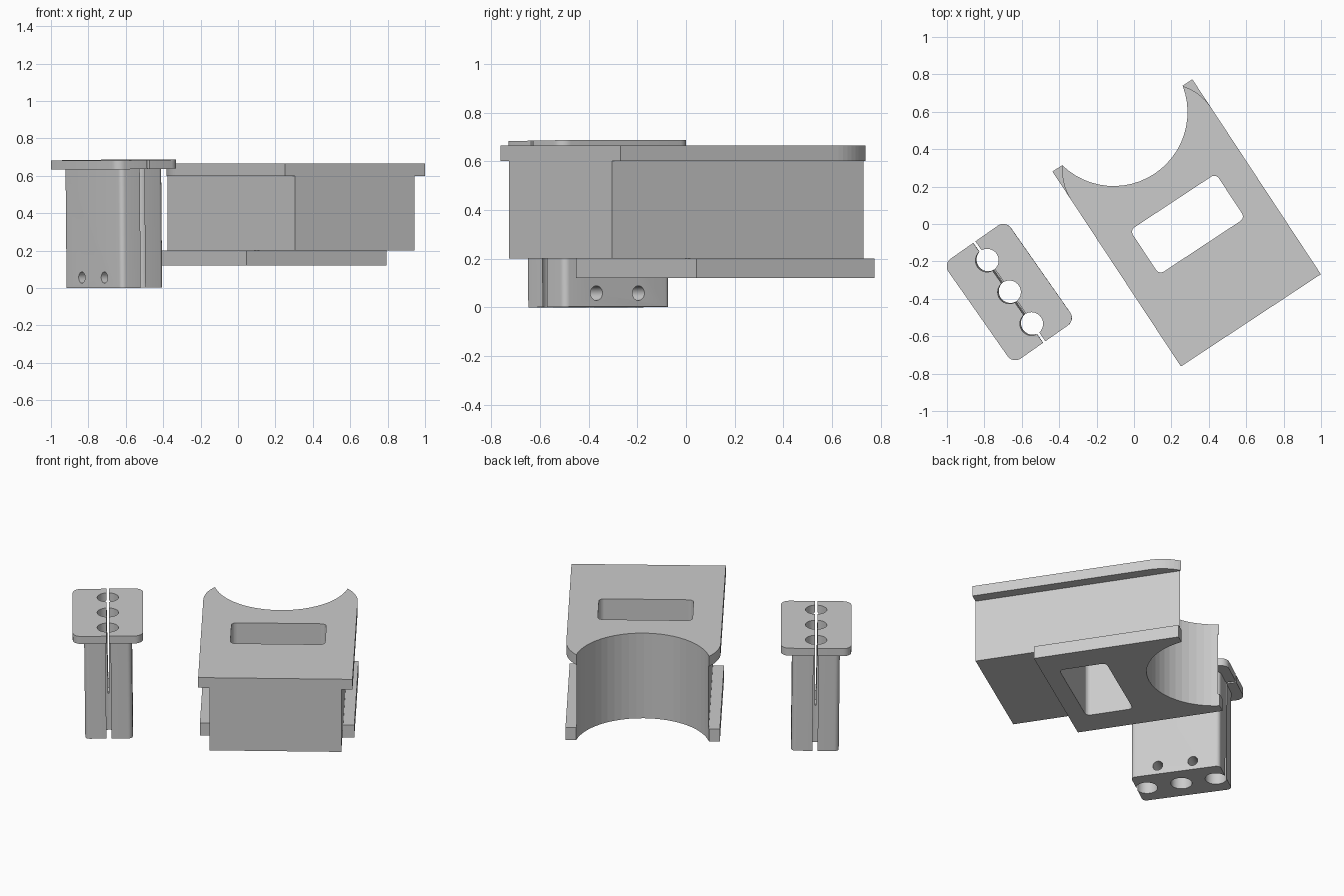
import bpy, bmesh, math
from math import sin, cos, pi, radians
from mathutils import Matrix

if "Cube" in bpy.data.objects:
    bpy.data.objects.remove(bpy.data.objects["Cube"])


def prism(name, pts, z0, z1, matrix=None):
    """Extrude a closed 2D outline from z0 to z1."""
    bm = bmesh.new()
    face = bm.faces.new([bm.verts.new((x, y, z0)) for x, y in pts])
    ext = bmesh.ops.extrude_face_region(bm, geom=[face])
    for v in ext["geom"]:
        if isinstance(v, bmesh.types.BMVert):
            v.co.z = z1
    if matrix:
        bm.transform(matrix)
    bmesh.ops.recalc_face_normals(bm, faces=bm.faces)
    me = bpy.data.meshes.new(name)
    bm.to_mesh(me)
    bm.free()
    ob = bpy.data.objects.new(name, me)
    bpy.context.collection.objects.link(ob)
    return ob


def arc(cx, cy, r, a0, a1, n):
    return [(cx + r * cos(a0 + (a1 - a0) * i / n), cy + r * sin(a0 + (a1 - a0) * i / n))
            for i in range(n + 1)]


def rect(a, y0, y1):
    return [(-a, y0), (a, y0), (a, y1), (-a, y1)]


def round_rect(a, b, r, cy=0, n=6):
    pts = []
    for k, (sx, sy) in enumerate([(1, 1), (-1, 1), (-1, -1), (1, -1)]):
        pts += arc(sx * (a - r), cy + sy * (b - r), r, k * pi / 2, (k + 1) * pi / 2, n)
    return pts


def circle(cx, cy, r, n):
    return arc(cx, cy, r, 0, 2 * pi, n)[:-1]


def combine(ob, other, op):
    """Apply a boolean and remove the second object."""
    mod = ob.modifiers.new("bool", "BOOLEAN")
    mod.operation, mod.object, mod.solver = op, other, "EXACT"
    dg = bpy.context.evaluated_depsgraph_get()
    me = bpy.data.meshes.new_from_object(ob.evaluated_get(dg))
    ob.modifiers.remove(mod)
    ob.data = me
    bpy.data.objects.remove(other)


def smooth(ob, angle):
    bpy.ops.object.select_all(action="DESELECT")
    ob.select_set(True)
    bpy.context.view_layer.objects.active = ob
    bpy.ops.object.shade_smooth_by_angle(angle=radians(angle))


# Cradle block: body, lower rails and upper plate with rounded rear corners
LEN, HALF = 1.248, 0.448
cradle = prism("cradle_block", rect(0.383, 0, LEN), 0.2, 0.6)
lower = prism("lower_rail", rect(HALF, 0.372, LEN), 0.12, 0.2)
R = 0.276
corner = arc(HALF - R, 1.07, R, 0, math.asin((LEN - 1.07) / R), 8)
outline = [(-HALF, 0), (HALF, 0)] + corner + [(-x, y) for x, y in reversed(corner)]
upper = prism("upper_plate", outline, 0.6, 0.665)
combine(cradle, lower, "UNION")
combine(cradle, upper, "UNION")

# Round saddle and rectangular socket
combine(cradle, prism("saddle_cutter", circle(0, 1.333, 0.395, 56), 0, 1), "DIFFERENCE")
combine(cradle, prism("socket_cutter", round_rect(0.275, 0.142, 0.03, 0.616), 0, 1), "DIFFERENCE")
cradle.matrix_world = Matrix.Translation((0.625, -0.515, 0)) @ Matrix.Rotation(radians(33.4), 4, "Z")

# Split insert: shaft with a wider head
insert = prism("split_insert", round_rect(0.138, 0.267, 0.027), 0, 0.635)
head = prism("insert_head", round_rect(0.204, 0.326, 0.05), 0.635, 0.683)
combine(insert, head, "UNION")

# Three vertical bores
for i in (-1, 0, 1):
    combine(insert, prism("bore_cutter", circle(0, i * 0.207, 0.062, 40), -0.1, 0.8), "DIFFERENCE")

# Two cross holes near the foot
to_x = Matrix.Rotation(pi / 2, 4, "Y")
for y in (-0.105, 0.105):
    combine(insert, prism("cross_cutter", circle(-0.056, y, 0.03, 24), -0.3, 0.3, to_x), "DIFFERENCE")

# Tapered slit dividing the upper part
slit = [(-0.003, 0.232), (0.003, 0.232), (0.008, 0.75), (-0.008, 0.75)]
combine(insert, prism("slit_cutter", slit, -0.5, 0.5, Matrix.Rotation(pi / 2, 4, "X")), "DIFFERENCE")
insert.matrix_world = (Matrix.Translation((-0.661, -0.36, 0.0015))
                       @ Matrix.Rotation(radians(35), 4, "Z")
                       @ Matrix.Rotation(radians(-0.6), 4, "Y"))

smooth(insert, 30)
